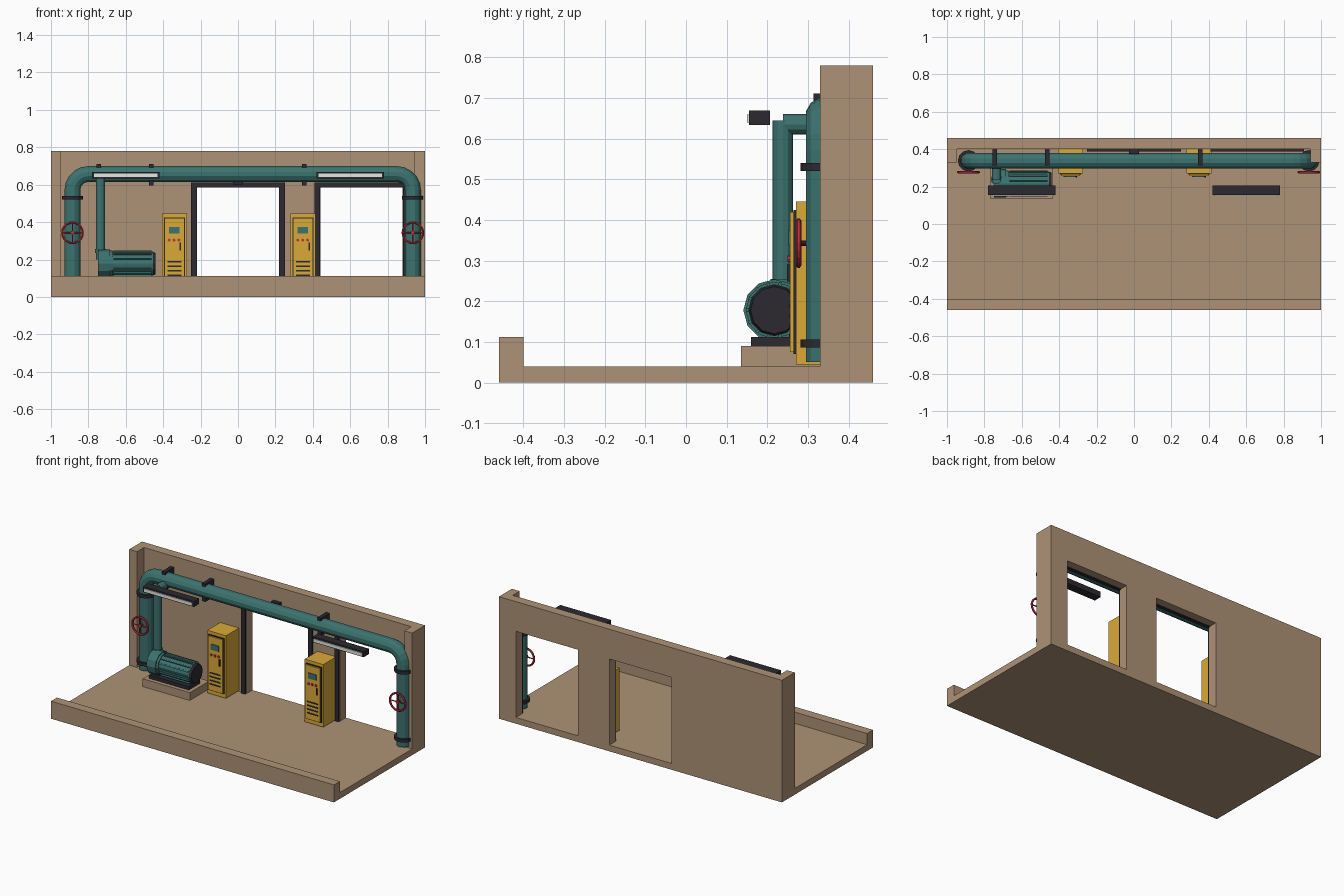
import bpy, bmesh
from math import pi, sin, cos
from mathutils import Matrix, Vector

if "Cube" in bpy.data.objects:
    bpy.data.objects.remove(bpy.data.objects["Cube"])


def mat(name, r, g, b):
    m = bpy.data.materials.new(name)
    m.diffuse_color = (r, g, b, 1)
    m.use_nodes = True
    m.node_tree.nodes["Principled BSDF"].inputs["Base Color"].default_value = m.diffuse_color
    return m


CONCRETE = mat("concrete", 0.42, 0.29, 0.18)
TEAL = mat("teal_paint", 0.045, 0.17, 0.16)
YELLOW = mat("yellow_paint", 0.70, 0.40, 0.04)
DARK = mat("dark_steel", 0.025, 0.022, 0.03)
RED = mat("red_paint", 0.55, 0.03, 0.05)
WHITE = mat("lamp_white", 0.8, 0.8, 0.75)


def finish(name, bm, material):
    bmesh.ops.recalc_face_normals(bm, faces=bm.faces)
    me = bpy.data.meshes.new(name)
    bm.to_mesh(me)
    bm.free()
    me.materials.append(material)
    ob = bpy.data.objects.new(name, me)
    bpy.context.collection.objects.link(ob)
    return ob


def box(name, x0, x1, y0, y1, z0, z1, material):
    bm = bmesh.new()
    m = Matrix.Translation(((x0 + x1) / 2, (y0 + y1) / 2, (z0 + z1) / 2))
    bmesh.ops.create_cube(bm, size=1, matrix=m @ Matrix.Diagonal((x1 - x0, y1 - y0, z1 - z0, 1)))
    return finish(name, bm, material)


def cyl(name, a, b, r, material, sides=12, r2=None):
    a, b = Vector(a), Vector(b)
    d = b - a
    bm = bmesh.new()
    m = Matrix.Translation((a + b) / 2) @ d.to_track_quat('Z', 'Y').to_matrix().to_4x4()
    bmesh.ops.create_cone(bm, cap_ends=True, segments=sides, radius1=r,
                          radius2=r if r2 is None else r2, depth=d.length, matrix=m)
    return finish(name, bm, material)


def extrude(name, pts, offset, material):
    bm = bmesh.new()
    f = bm.faces.new([bm.verts.new(p) for p in pts])
    g = bmesh.ops.extrude_face_region(bm, geom=[f])
    bmesh.ops.translate(bm, vec=offset, verts=[v for v in g["geom"] if isinstance(v, bmesh.types.BMVert)])
    return finish(name, bm, material)


def sweep_xz(name, path, r, material, sides=12, closed=False):
    """Round tube along a path that lies in an xz plane."""
    bm = bmesh.new()
    n, rings = len(path), []
    for i, p in enumerate(path):
        prev = path[i - 1] if i or closed else p
        nxt = path[(i + 1) % n] if i < n - 1 or closed else p
        t = (nxt - prev).normalized()
        side, up = Vector((-t.z, 0, t.x)), Vector((0, 1, 0))
        rings.append([bm.verts.new(p + r * (side * cos(2 * pi * (k + .5) / sides) + up * sin(2 * pi * (k + .5) / sides)))
                      for k in range(sides)])
    for i in range(n if closed else n - 1):
        a, b = rings[i], rings[(i + 1) % n]
        for k in range(sides):
            j = (k + 1) % sides
            bm.faces.new((a[k], a[j], b[j], b[k]))
    if not closed:
        bm.faces.new(rings[0])
        bm.faces.new(rings[-1])
    return finish(name, bm, material)


# floor slab with front curb
floor = [(-.46, 0), (.46, 0), (.46, .04), (-.40, .04), (-.40, .112), (-.46, .112)]
extrude("floor_and_curb", [(-1, y, z) for y, z in floor], (2, 0, 0), CONCRETE)

# back wall with two doorways, and end pilasters
TOP = .59
wall = [(-1, .04), (-.22, .04), (-.22, TOP), (.22, TOP), (.22, .04), (.44, .04), (.44, TOP),
        (.88, TOP), (.88, .04), (1, .04), (1, .78), (-1, .78)]
extrude("back_wall", [(x, .40, z) for x, z in wall], (0, .06, 0), CONCRETE)
box("left_pilaster", -1, -.945, .33, .40, .04, .78, CONCRETE)
box("right_pilaster", .945, 1, .33, .40, .04, .78, CONCRETE)

# door frames
for i, c in enumerate((0, .66)):
    f = [(-.25, .04), (-.222, .04), (-.222, TOP - .004), (.222, TOP - .004), (.222, .04),
         (.25, .04), (.25, .612), (-.25, .612)]
    extrude(f"door_frame_{i}", [(c + x, .388, z) for x, z in f], (0, .022, 0), DARK)

# main pipe with two elbows
PY, PZ, PR, XL, XR, B = .338, .657, .044, -.885, .935, .085
path = [Vector((XL, PY, .05))]
path += [Vector((XL + B - B * cos(a), PY, PZ - B + B * sin(a))) for a in [pi / 2 * k / 5 for k in range(6)]]
path += [Vector((XR - B + B * sin(a), PY, PZ - B + B * cos(a))) for a in [pi / 2 * k / 5 for k in range(6)]]
path.append(Vector((XR, PY, .05)))
sweep_xz("main_pipe", path, PR, TEAL)

# flanges and valve wheels on the two risers
for tag, x in (("left", XL), ("right", XR)):
    for z in (.096, .53):
        cyl(f"{tag}_flange_{z}", (x, PY, z - .01), (x, PY, z + .01), .057, DARK)
    c = Vector((x, .277, .343))
    ring = [c + Vector((.055 * cos(2 * pi * k / 20), 0, .055 * sin(2 * pi * k / 20))) for k in range(20)]
    sweep_xz(f"{tag}_valve_wheel", ring, .0065, RED, 6, True)
    for k in range(2):
        d = Vector((.055, 0, 0)) if k else Vector((0, 0, .055))
        cyl(f"{tag}_wheel_spoke_{k}", c - d, c + d, .004, RED, 6)
    cyl(f"{tag}_wheel_hub", c - Vector((0, .007, 0)), c + Vector((0, .007, 0)), .011, RED, 8)
    cyl(f"{tag}_valve_stem", c, (x, PY, .343), .007, DARK, 8)

# pipe brackets on the wall
for x in (-.745, -.463, .355):
    box(f"pipe_bracket_{x}", x - .0125, x + .0125, .314, .405, .597, .711, DARK)
box("door_sensor", -.028, .028, .375, .405, .60, .69, DARK)

# pump: plinth, skid, volute, motor with fins and fan cover
AY, AZ = .217, .178
box("pump_plinth", -.768, -.435, .135, .33, .04, .09, CONCRETE)
box("pump_skid", -.74, -.46, .16, .275, .09, .112, DARK)
cyl("pump_volute", (-.748, AY, AZ), (-.685, AY, AZ), .076, TEAL)
cyl("motor_body", (-.685, AY, AZ), (-.455, AY, AZ), .064, TEAL)
cyl("motor_end_ring", (-.685, AY, AZ), (-.67, AY, AZ), .07, TEAL)
cyl("motor_fan_cover", (-.46, AY, AZ), (-.442, AY, AZ), .064, DARK, 12, .058)
for k in range(14):
    a = 2 * pi * (k + .5) / 14
    fin = box(f"motor_fin_{k}", -.665, -.462, -.004, .004, .05, .070, TEAL)
    fin.data.transform(Matrix.Translation((0, AY, AZ)) @ Matrix.Rotation(a, 4, 'X'))

# pump outlet riser and branch to the main pipe
cyl("outlet_riser", (-.735, .238, .2), (-.735, .238, .645), .025, TEAL)
cyl("outlet_branch", (-.735, .238, .635), (-.735, PY, .635), .025, TEAL)
cyl("outlet_collar", (-.735, .238, .235), (-.735, .238, .255), .03, TEAL)

# control cabinets
for i, c in enumerate((-.34, .348)):
    n = f"cabinet_{i}"
    box(n + "_body", c - .066, c + .066, .27, .405, .045, .445, YELLOW)
    box(n + "_door_seal", c - .056, c + .056, .264, .272, .07, .425, DARK)
    box(n + "_door", c - .051, c + .051, .256, .266, .075, .42, YELLOW)
    box(n + "_screen", c - .03, c + .027, .252, .258, .338, .374, TEAL)
    for k in range(3):
        x = c - .028 + k * .026
        cyl(f"{n}_button_{k}", (x, .25, .304), (x, .258, .304), .008, RED, 8)
    box(n + "_handle", c + .028, c + .036, .249, .258, .248, .29, DARK)
    for k in range(4):
        z = .112 + k * .024
        box(f"{n}_vent_{k}", c - .038, c + .038, .2535, .258, z, z + .008, DARK)

# hanging lamps
for i, c in enumerate((-.6, .6)):
    box(f"lamp_housing_{i}", c - .18, c + .18, .155, .206, .634, .669, DARK)
    box(f"lamp_tube_{i}", c - .17, c + .17, .15, .157, .64, .659, WHITE)
